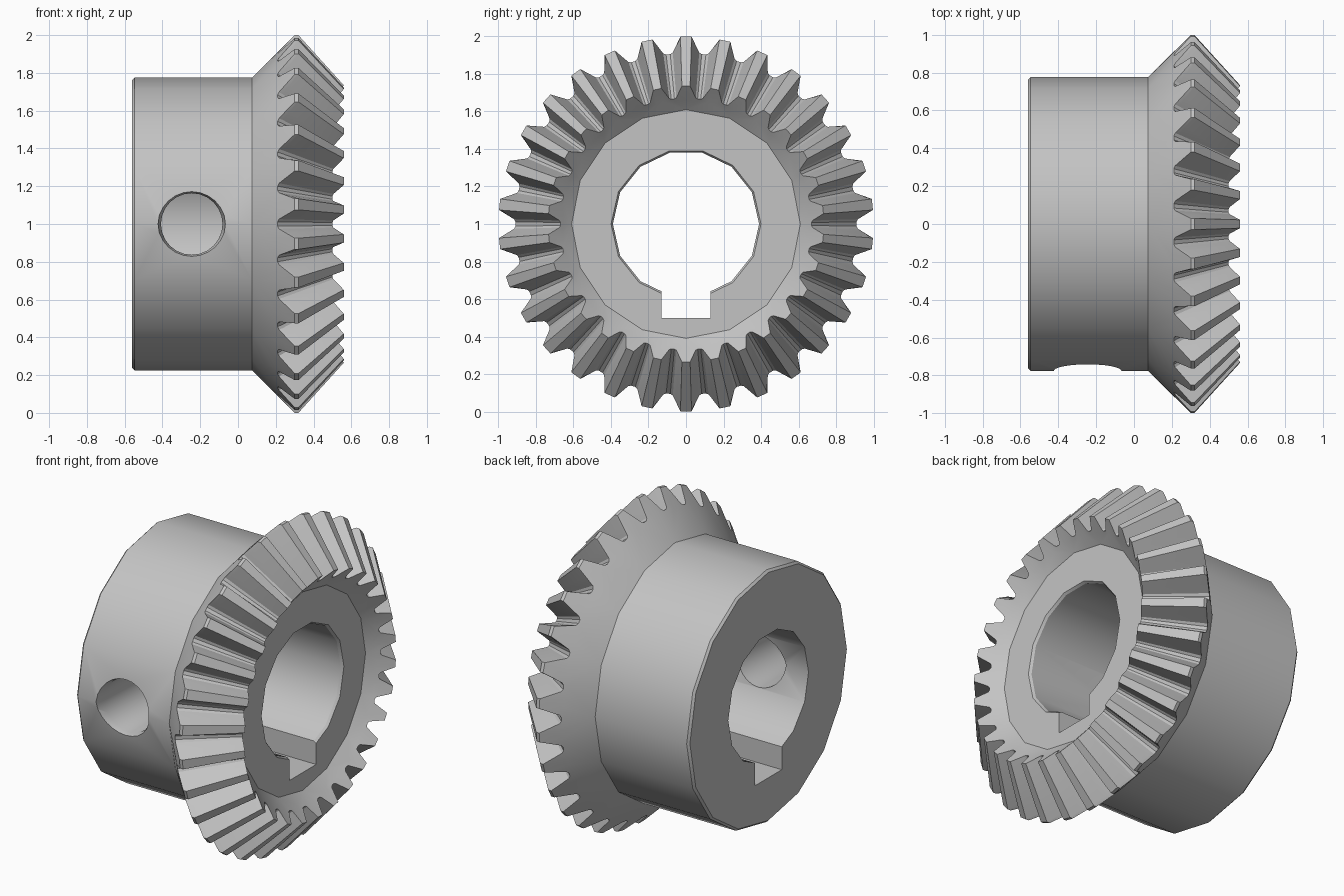
import bpy, bmesh
from math import cos, sin, radians, pi
from mathutils import Matrix, Vector

if "Cube" in bpy.data.objects:
    bpy.data.objects.remove(bpy.data.objects["Cube"], do_unlink=True)

steel = bpy.data.materials.new("plain steel grey")
steel.use_nodes = True
steel.diffuse_color = (0.55, 0.55, 0.55, 1)
steel.node_tree.nodes["Principled BSDF"].inputs["Base Color"].default_value = steel.diffuse_color

TEETH = 30
# One tooth section: degrees from its centre, height from root (0) to tip (1)
half = [(-5.3, 0), (-4.4, 0.08), (-3.1, 0.5), (-1.7, 1)]
tooth = half + [(-a, h) for a, h in reversed(half)]
CENTRE = Matrix.Translation((0, 0, 1))


def ring(bm, x, r, sides):
    """Polygon around the x axis."""
    angles = [2 * pi * i / sides for i in range(sides)]
    return [bm.verts.new((x, r * cos(a), r * sin(a))) for a in angles]


def tooth_ring(bm, root, tip):
    """Toothed outline; root and tip are (x, radius)."""
    verts = []
    for k in range(TEETH):
        for deg, h in tooth:
            x, r = Vector(root).lerp(Vector(tip), h)
            a = radians((k + 0.5) * 360 / TEETH + deg)
            verts.append(bm.verts.new((x, r * cos(a), r * sin(a))))
    return verts


def stitch(bm, a, b):
    """Join two closed rings, with quads if they match and triangles if not."""
    na, nb = len(a), len(b)
    if na == nb:
        for i in range(na):
            j = (i + 1) % na
            bm.faces.new((a[i], a[j], b[j], b[i]))
        return
    i = j = 0
    while i < na or j < nb:
        va, vb = a[i % na], b[j % nb]
        if j == nb or (i < na and (i + 0.5) / na < (j + 0.5) / nb):
            i += 1
            bm.faces.new((va, a[i % na], vb))
        else:
            j += 1
            bm.faces.new((va, b[j % nb], vb))


def skin(bm, rings):
    """Closed solid through a row of rings."""
    for a, b in zip(rings, rings[1:]):
        stitch(bm, a, b)
    bm.faces.new(rings[0])
    bm.faces.new(rings[-1])


def finish(bm, name, matrix=CENTRE):
    bmesh.ops.transform(bm, matrix=matrix, verts=bm.verts)
    bmesh.ops.recalc_face_normals(bm, faces=bm.faces)
    mesh = bpy.data.meshes.new(name)
    bm.to_mesh(mesh)
    bm.free()
    mesh.materials.append(steel)
    ob = bpy.data.objects.new(name, mesh)
    bpy.context.collection.objects.link(ob)
    return ob


def lathe(name, profile, sides, matrix=CENTRE):
    bm = bmesh.new()
    skin(bm, [ring(bm, x, r, sides) for x, r in profile])
    return finish(bm, name, matrix)


# Gear body: hub, back cone, teeth, inner cone and front face
bm = bmesh.new()
skin(bm, [
    ring(bm, -0.56, 0.762, 16),
    ring(bm, -0.547, 0.775, 16),
    ring(bm, 0.075, 0.775, 16),
    tooth_ring(bm, (0.20, 0.90), (0.20, 0.90)),
    tooth_ring(bm, (0.21, 0.91), (0.30, 1.0)),
    tooth_ring(bm, (0.23, 0.894), (0.32, 1.0)),
    tooth_ring(bm, (0.50, 0.67), (0.56, 0.735)),
    tooth_ring(bm, (0.49, 0.66), (0.49, 0.66)),
    ring(bm, 0.44, 0.61, 16),
])
gear = finish(bm, "bevel_gear")

# Shaft bore with a small front chamfer
bore = lathe("bore_cutter", [(-0.7, 0.39), (0.425, 0.39), (0.455, 0.41), (0.7, 0.41)], 14)

# Keyway below the bore
bm = bmesh.new()
bmesh.ops.create_cube(bm, size=1)
bmesh.ops.scale(bm, vec=(1.4, 0.26, 0.5), verts=bm.verts)
key = finish(bm, "keyway_cutter", Matrix.Translation((0, 0, 0.75)))

# Set screw hole through the front wall of the hub
to_front = Matrix.Translation((-0.245, 0, 1)) @ Matrix.Rotation(-pi / 2, 4, "Z")
screw = lathe("screw_hole_cutter",
              [(0.1, 0.163), (0.71, 0.163), (0.765, 0.178), (1.0, 0.178)], 24, to_front)

bpy.ops.object.select_all(action="DESELECT")
gear.select_set(True)
bpy.context.view_layer.objects.active = gear
for cutter in (bore, key, screw):
    mod = gear.modifiers.new(cutter.name, "BOOLEAN")
    mod.operation = "DIFFERENCE"
    mod.solver = "EXACT"
    mod.object = cutter
    bpy.ops.object.modifier_apply(modifier=mod.name)
    bpy.data.objects.remove(cutter, do_unlink=True)

bpy.ops.object.shade_smooth_by_angle(angle=radians(30))
